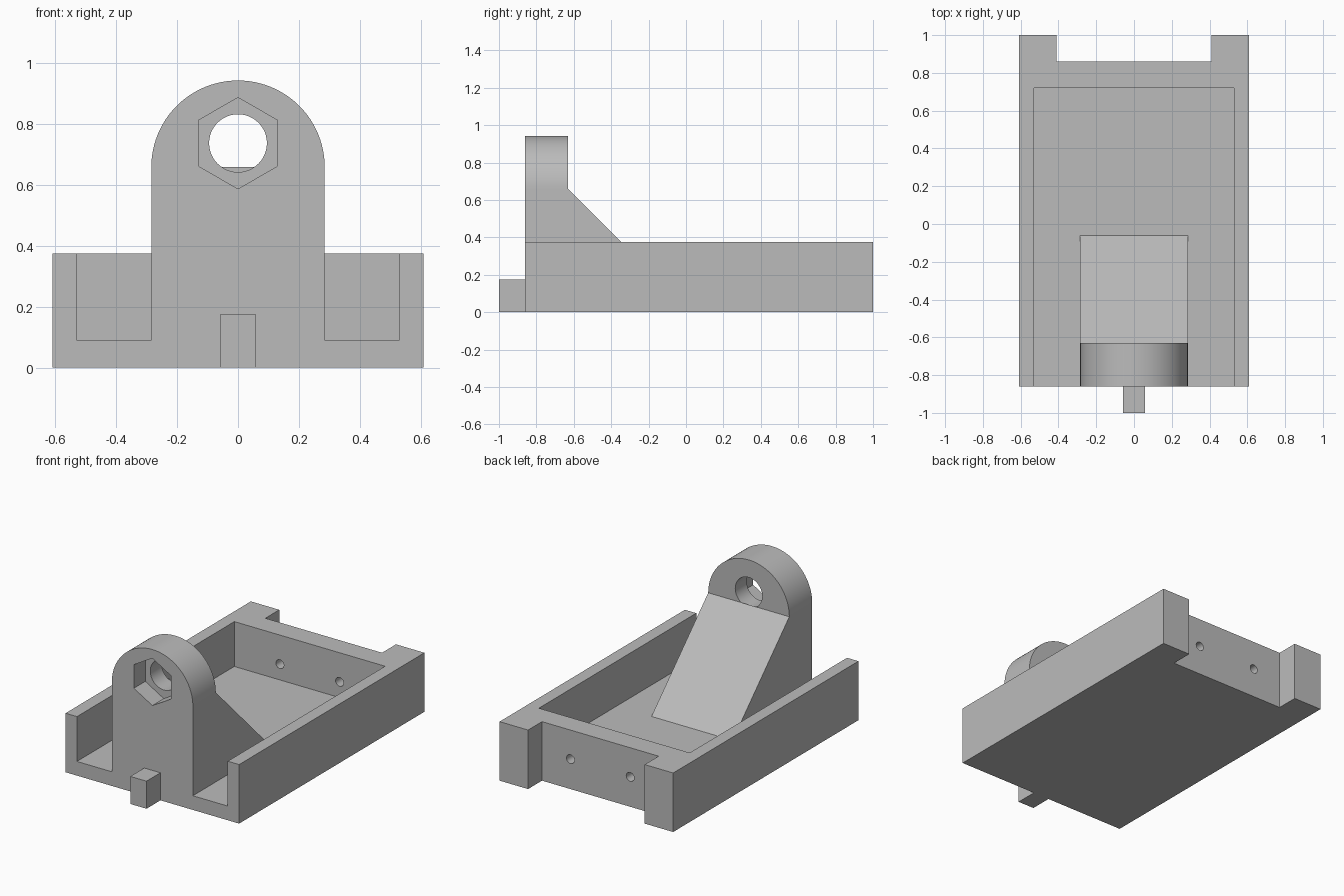
import bpy, bmesh
from math import sin, cos, pi, radians
from mathutils import Vector

if "Cube" in bpy.data.objects:
    bpy.data.objects.remove(bpy.data.objects["Cube"])

grey = bpy.data.materials.new("plain_grey")
grey.use_nodes = True
colour = (0.5, 0.5, 0.5, 1)
grey.diffuse_color = colour
grey.node_tree.nodes["Principled BSDF"].inputs["Base Color"].default_value = colour

AXES = {"x": lambda a, b, t: (t, a, b),
        "y": lambda a, b, t: (a, t, b),
        "z": lambda a, b, t: (a, b, t)}


def prism(name, outline, axis, start, end):
    """Extrude a flat outline along one axis."""
    place = AXES[axis]
    bm = bmesh.new()
    face = bm.faces.new([bm.verts.new(place(a, b, start)) for a, b in outline])
    side = bmesh.ops.extrude_face_region(bm, geom=[face])["geom"]
    verts = [v for v in side if isinstance(v, bmesh.types.BMVert)]
    bmesh.ops.translate(bm, verts=verts, vec=Vector(place(0, 0, end - start)))
    bmesh.ops.recalc_face_normals(bm, faces=bm.faces)
    mesh = bpy.data.meshes.new(name)
    bm.to_mesh(mesh)
    bm.free()
    mesh.materials.append(grey)
    obj = bpy.data.objects.new(name, mesh)
    bpy.context.collection.objects.link(obj)
    return obj


def rect(a0, a1, b0, b1):
    return [(a0, b0), (a1, b0), (a1, b1), (a0, b1)]


def ring(a, b, radius, sides):
    return [(a + radius * sin(2 * pi * i / sides), b + radius * cos(2 * pi * i / sides))
            for i in range(sides)]


def combine(target, tool, operation):
    """Apply a boolean and drop the tool object."""
    mod = target.modifiers.new(operation, "BOOLEAN")
    mod.operation = operation
    mod.solver = "EXACT"
    mod.object = tool
    bpy.context.view_layer.objects.active = target
    bpy.ops.object.modifier_apply(modifier=mod.name)
    bpy.data.objects.remove(tool)


FRONT, BACK, WALL = -0.86, 1.0, 0.86
HALF, RIM, FLOOR = 0.61, 0.375, 0.09
ARM, ARM_BACK, ARC_Z, HOLE_Z = 0.285, -0.63, 0.658, 0.737

# Open tray with a notch between two rear feet
body = prism("bracket_body", rect(-HALF, HALF, FRONT, BACK), "z", 0, RIM)
combine(body, prism("notch", rect(-0.41, 0.41, WALL, 1.2), "z", -0.1, 0.5), "DIFFERENCE")
combine(body, prism("cavity", rect(-0.53, 0.53, -1.1, 0.72), "z", FLOOR, 0.5), "DIFFERENCE")

# Screw holes through the rear wall
for x in (-0.21, 0.21):
    combine(body, prism("screw_hole", ring(x, 0.19, 0.028, 24), "y", 0.65, 0.93), "DIFFERENCE")

# Round-topped pivot arm with a bolt hole and a hexagonal nut pocket
arch = [(ARM * cos(pi * i / 48), ARC_Z + ARM * sin(pi * i / 48)) for i in range(49)]
arm = prism("pivot_arm", [(-ARM, 0.04), (ARM, 0.04)] + arch, "y", FRONT, ARM_BACK)
combine(arm, prism("bolt_hole", ring(0, HOLE_Z, 0.095, 48), "y", -1, -0.5), "DIFFERENCE")
combine(arm, prism("nut_pocket", ring(0, HOLE_Z, 0.15, 6), "y", -1, FRONT + 0.115), "DIFFERENCE")
combine(body, arm, "UNION")

# Sloping support behind the arm
slope = [(ARM_BACK, 0.04), (-0.01, 0.04), (ARM_BACK, ARC_Z)]
combine(body, prism("support_ramp", slope, "x", -ARM, ARM), "UNION")

# Small locating tab at the front
combine(body, prism("locating_tab", rect(-0.057, 0.057, -1, FRONT + 0.03), "z", 0, 0.175), "UNION")

# Smooth the round surfaces and keep the edges crisp
bpy.ops.object.select_all(action="DESELECT")
body.select_set(True)
bpy.context.view_layer.objects.active = body
bpy.ops.object.shade_smooth_by_angle(angle=radians(25))
